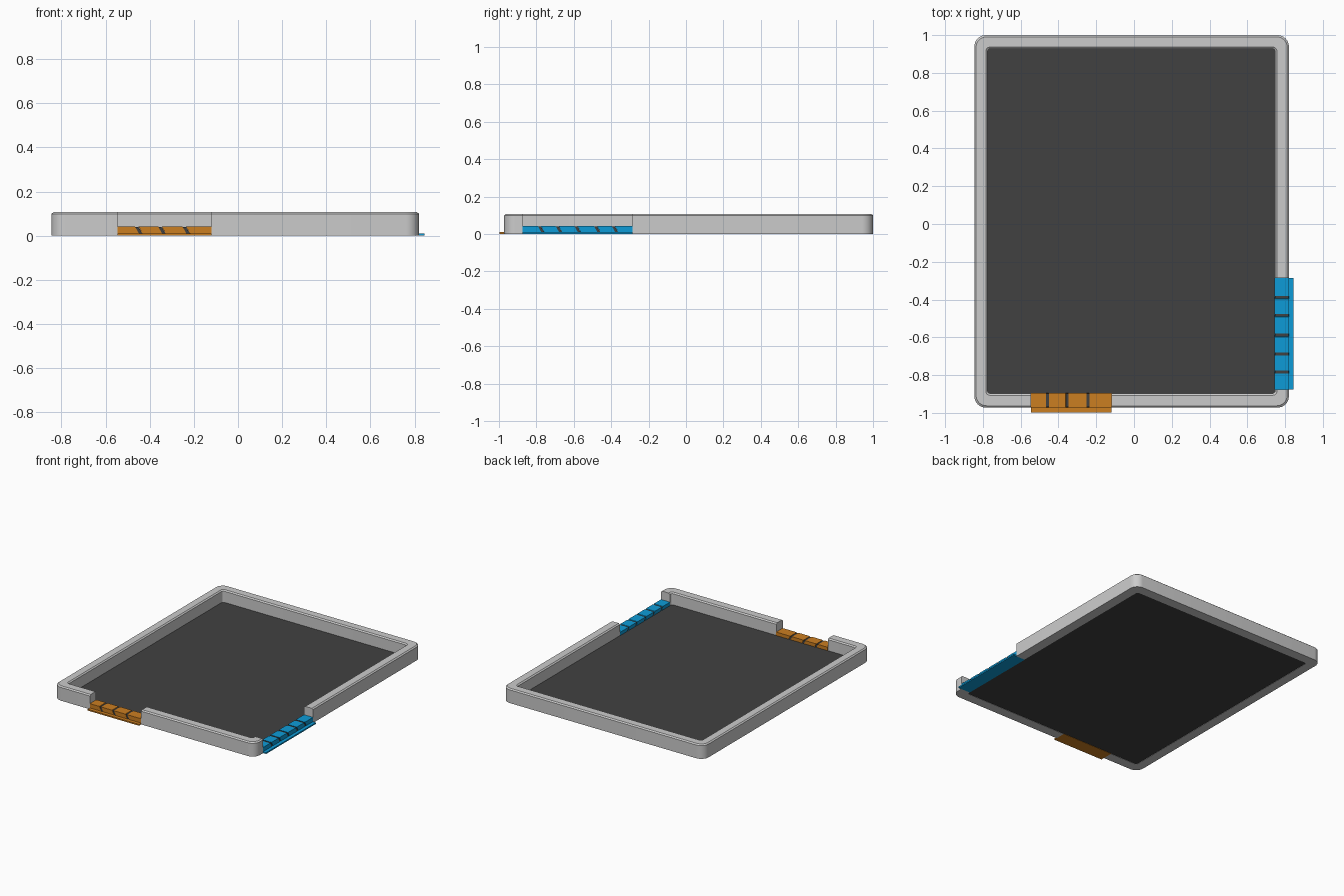
import bpy, bmesh, math

if "Cube" in bpy.data.objects:
    bpy.data.objects.remove(bpy.data.objects["Cube"])


def material(name, rgb):
    m = bpy.data.materials.new(name)
    m.diffuse_color = (*rgb, 1)
    m.use_nodes = True
    m.node_tree.nodes["Principled BSDF"].inputs["Base Color"].default_value = m.diffuse_color
    return m


GREY = material("light grey", (0.60, 0.60, 0.60))
DARK = material("charcoal", (0.053, 0.053, 0.053))
ORANGE = material("orange", (0.60, 0.21, 0.015))
BLUE = material("sky blue", (0.004, 0.33, 0.68))


def finish(name, bm, mat, smooth=False):
    bmesh.ops.recalc_face_normals(bm, faces=bm.faces)
    me = bpy.data.meshes.new(name)
    bm.to_mesh(me)
    bm.free()
    me.materials.append(mat)
    ob = bpy.data.objects.new(name, me)
    bpy.context.collection.objects.link(ob)
    if smooth:
        bpy.ops.object.select_all(action='DESELECT')
        ob.select_set(True)
        bpy.context.view_layer.objects.active = ob
        bpy.ops.object.shade_smooth_by_angle(angle=math.radians(30))
    return ob


def loft(bm, rings):
    """Skin a list of equal closed rings and cap both ends."""
    vs = [[bm.verts.new(p) for p in r] for r in rings]
    n = len(vs[0])
    for a, b in zip(vs, vs[1:]):
        for i in range(n):
            bm.faces.new((a[i], a[(i + 1) % n], b[(i + 1) % n], b[i]))
    bm.faces.new(vs[0])
    bm.faces.new(vs[-1])


# Overall outlines of the rim
OX0, OX1, OY0, OY1 = -0.845, 0.82, -0.972, 1.0
IX0, IX1, IY0, IY1 = -0.775, 0.747, -0.897, 0.927
H, C = 0.107, 0.13
PROFILE = [(0, 0), (0, H - 0.008), (C, H), (1 - C, H), (1, H - 0.008), (1, 0)]


def corner(sx, sy, start):
    """Pairs of outer and inner points round one corner."""
    def arc(x, y, r, a):
        return (x - sx * r + r * math.cos(a), y - sy * r + r * math.sin(a))
    ox, ix = (OX1, IX1) if sx > 0 else (OX0, IX0)
    oy, iy = (OY1, IY1) if sy > 0 else (OY0, IY0)
    angles = [math.radians(start + 90 * k / 8) for k in range(9)]
    return [(arc(ox, oy, 0.06, a), arc(ix, iy, 0.015, a)) for a in angles]


def rim(name, stations):
    bm = bmesh.new()
    loft(bm, [[(o[0] + (i[0] - o[0]) * u, o[1] + (i[1] - o[1]) * u, z)
               for u, z in PROFILE] for o, i in stations])
    finish(name, bm, GREY, True)


# Rim in two runs, leaving openings for the connectors
FX0, FX1 = -0.545, -0.12
SY0, SY1 = -0.875, -0.285


def side(y):
    return [((OX1, y), (IX1, y))]


def front(x):
    return [((x, OY0), (x, IY0))]


rim("long_rim", side(SY1) + corner(1, 1, 0) + corner(-1, 1, 90)
    + corner(-1, -1, 180) + front(FX0))
rim("short_rim", front(FX1) + corner(1, -1, 270) + side(SY0))


# Floor panel
bm = bmesh.new()
loft(bm, [[(IX0, IY0, z), (IX1, IY0, z), (IX1, IY1, z), (IX0, IY1, z)]
          for z in (0.002, 0.016)])
finish("floor_panel", bm, DARK)


def connector(name, mat, place, s0, s1, gaps, d0, d1, d2):
    """Lipped base with a row of blocks parted by slanted dark strips."""
    lip, top, half, lean = 0.01, 0.042, 0.008, 0.009

    def prism(bm, section, da, db):
        loft(bm, [[place(s, d, z) for s, z in section] for d in (da, db)])

    bm = bmesh.new()
    prism(bm, [(s0, 0), (s1, 0), (s1, lip), (s0, lip)], d0, d2)
    edges = [(s0, s0)]
    for g in gaps:
        edges += [(g + lean - half, g - lean - half),
                  (g + lean + half, g - lean + half)]
    edges.append((s1, s1))
    for a, b in zip(edges[::2], edges[1::2]):
        prism(bm, [(a[0], lip), (b[0], lip), (b[1], top), (a[1], top)], d0, d1)
    finish(name, bm, mat)

    bm = bmesh.new()
    for a, b in zip(edges[1:-1:2], edges[2:-1:2]):
        prism(bm, [(a[0], lip), (b[0], lip), (b[1], top - 0.003),
                   (a[1], top - 0.003)], d0 + 0.002, d1 - 0.002)
    finish(name + "_gaps", bm, DARK)


connector("front_connector", ORANGE, lambda s, d, z: (s, -d, z),
          FX0, FX1, [-0.45, -0.345, -0.235], 0.895, 0.972, 0.998)
connector("side_connector", BLUE, lambda s, d, z: (d, s, z),
          SY0, SY1, [-0.775, -0.68, -0.58, -0.475, -0.38], 0.745, 0.82, 0.845)
